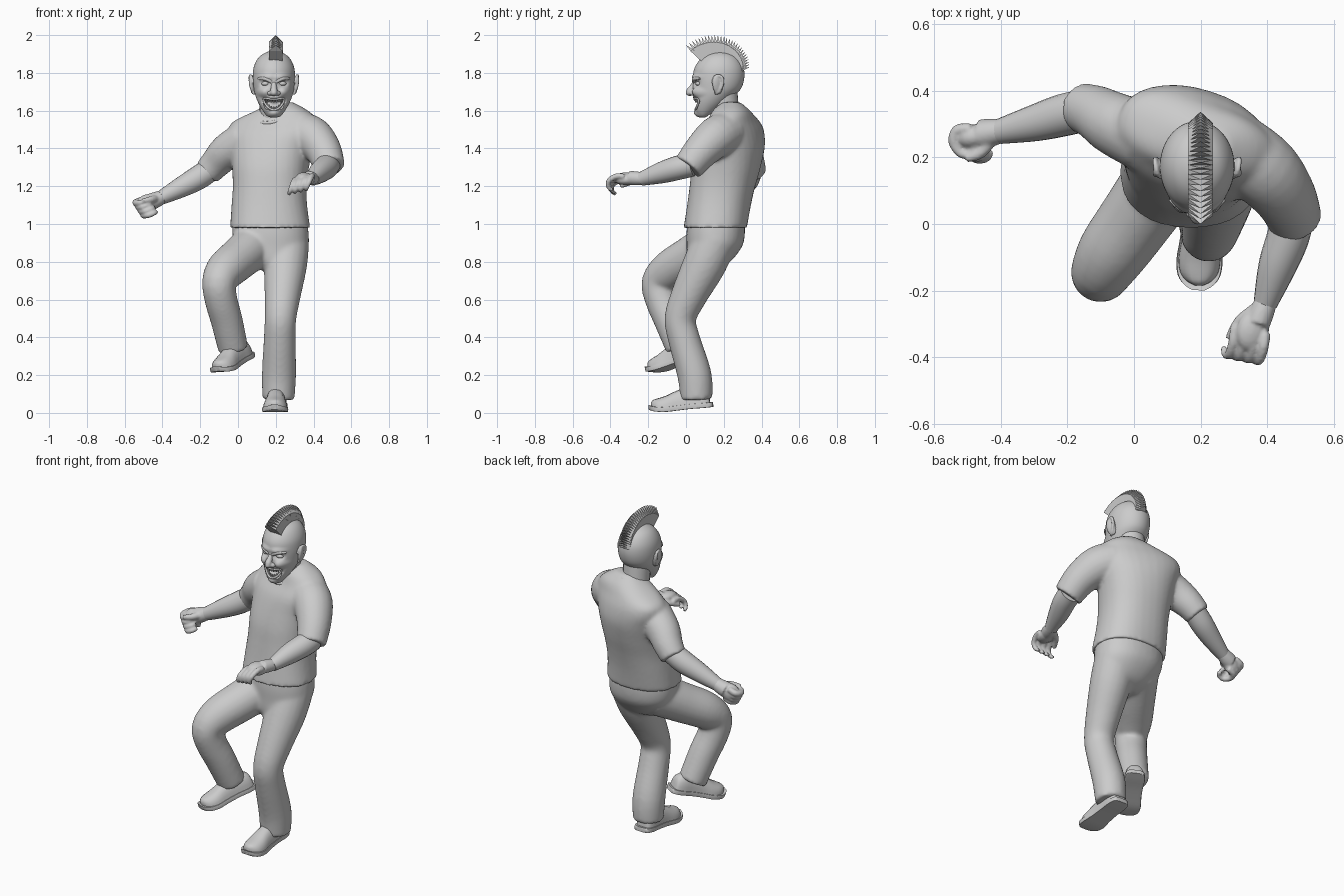
import bpy, bmesh, math
from mathutils import Vector, Matrix, Euler
from math import sin, cos, pi, radians

if "Cube" in bpy.data.objects:
    bpy.data.objects.remove(bpy.data.objects["Cube"])


def spline(p, n):
    """Catmull-Rom through tuples of any length."""
    out = []
    for i in range(len(p) - 1):
        a, b, c, d = p[max(i - 1, 0)], p[i], p[i + 1], p[min(i + 2, len(p) - 1)]
        for k in range(n):
            t = k / n
            out.append(tuple(0.5 * (2 * B + (C - A) * t + (2 * A - 5 * B + 4 * C - D) * t * t
                       + (3 * B - A - 3 * C + D) * t ** 3) for A, B, C, D in zip(a, b, c, d)))
    return out + [tuple(p[-1])]


def loft(bm, rings, closed=False):
    vs = [[bm.verts.new(v) for v in r] for r in rings]
    n = len(vs[0])
    pairs = list(zip(vs, vs[1:])) + ([(vs[-1], vs[0])] if closed else [])
    for a, b in pairs:
        for i in range(n):
            bm.faces.new((a[i], a[(i + 1) % n], b[(i + 1) % n], b[i]))
    if not closed:
        bm.faces.new(vs[0][::-1])
        bm.faces.new(vs[-1])


def tube(bm, pts, seg=20, n=4, closed=False):
    """Round limb through (x, y, z, radius) points."""
    pts = pts if closed else spline(pts, n)
    c = [Vector(p[:3]) for p in pts]
    m, rings, u = len(c), [], Vector((0.31, 0.2, 0.93))
    for i, p in enumerate(pts):
        t = (c[(i + 1) % m] - c[i - 1]) if closed else c[min(i + 1, m - 1)] - c[max(i - 1, 0)]
        t.normalize()
        u = (u - t * u.dot(t)).normalized() if not closed else t.cross(Vector((0, 0.3, 1))).normalized()
        w = t.cross(u)
        rings.append([c[i] + (u * cos(2 * pi * k / seg) + w * sin(2 * pi * k / seg)) * p[3] for k in range(seg)])
    loft(bm, rings, closed)


def stack(bm, rows, seg=32, n=4, e=2.0):
    """Horizontal oval sections: (z, cx, cy, half width, half depth, turn in degrees)."""
    rings = []
    for z, cx, cy, a, b, r in spline(rows, n):
        ring, r = [], radians(r)
        for k in range(seg):
            s, q = sin(2 * pi * k / seg), cos(2 * pi * k / seg)
            x = a * math.copysign(abs(q) ** (2 / e), q)
            y = b * math.copysign(abs(s) ** (2 / e), s)
            ring.append(Vector((cx + x * cos(r) - y * sin(r), cy + x * sin(r) + y * cos(r), z)))
        rings.append(ring)
    loft(bm, rings)


def ball(bm, loc, scale, rot=(0, 0, 0)):
    m = Matrix.LocRotScale(Vector(loc), Euler(rot), Vector(scale))
    bmesh.ops.create_uvsphere(bm, u_segments=20, v_segments=12, radius=1, matrix=m)


def finish(name, bm, voxel=0, smooth=True, soften=5):
    bmesh.ops.recalc_face_normals(bm, faces=bm.faces)
    me = bpy.data.meshes.new(name)
    bm.to_mesh(me)
    bm.free()
    if smooth:
        me.shade_smooth()
        me.set_sharp_from_angle(angle=radians(50))
    ob = bpy.data.objects.new(name, me)
    bpy.context.scene.collection.objects.link(ob)
    if voxel:  # fuse overlapping limbs into one skin
        r = ob.modifiers.new("fuse", 'REMESH')
        r.mode, r.voxel_size, r.use_smooth_shade = 'VOXEL', voxel, True
        s = ob.modifiers.new("soften", 'SMOOTH')
        s.factor, s.iterations = 0.5, soften
    return ob


# shirt: torso and two sleeves
bm = bmesh.new()
stack(bm, [(.98, .17, .155, .212, .168, 0), (1.1, .166, .175, .2, .168, -5), (1.2, .168, .193, .195, .172, -8),
           (1.3, .172, .213, .203, .178, -12), (1.4, .178, .235, .22, .172, -17), (1.48, .185, .245, .245, .152, -19),
           (1.54, .2, .25, .235, .122, -18), (1.6, .232, .24, .14, .095, -12), (1.645, .23, .24, .06, .045, -10)], e=2.3)
tube(bm, [(.32, .215, 1.487, .112), (.395, .157, 1.457, .11), (.455, .08, 1.385, .095), (.485, .01, 1.3, .082)])
tube(bm, [(.04, .26, 1.44, .108), (-.055, .3, 1.385, .096), (-.115, .335, 1.325, .083), (-.165, .352, 1.27, .073)])
finish("shirt", bm, .01, soften=8)

# collar band
bm = bmesh.new()
tube(bm, [(.195 + .1 * cos(a), .215 + .085 * sin(a), 1.58 + .04 * sin(a) + .022 * cos(a), .01)
          for a in [2 * pi * k / 32 for k in range(32)]], 8, closed=True)
finish("collar", bm)

# trousers: seat, standing leg, raised leg
bm = bmesh.new()
stack(bm, [(1.03, .17, .16, .195, .15, 0), (.95, .172, .157, .202, .155, 0), (.88, .178, .15, .192, .147, 0),
           (.8, .19, .12, .15, .115, 0), (.76, .19, .1, .1, .07, 0)], e=2.2)
tube(bm, [(.262, .16, .93, .116), (.252, .1, .79, .115), (.236, .015, .62, .096), (.225, -.03, .5, .084),
          (.221, -.01, .39, .085), (.217, .045, .2, .091), (.214, .055, .07, .085)])
tube(bm, [(.1, .15, .9, .12), (.01, .02, .82, .113), (-.065, -.085, .755, .106), (-.1, -.145, .69, .091),
          (-.09, -.13, .6, .087), (-.06, -.085, .49, .085), (-.025, -.025, .338, .08)])
finish("trousers", bm, .01, soften=12)


# shoes: upper and sole sharing one outline along the foot
def shoe(side, loc, rot):
    outline = [(.16, .02, .05, 0), (.152, .045, .09, 0), (.11, .056, .115, 0), (.05, .055, .12, .002),
               (-.02, .058, .105, .001), (-.08, .066, .085, 0), (-.125, .061, .076, .006), (-.152, .042, .07, .014),
               (-.165, .018, .058, .022)]
    m = Matrix.LocRotScale(Vector(loc), Euler(rot), None)
    for part in ("upper", "sole"):
        rings = []
        for y, w, h, lift in spline(outline, 3):
            lo, hi, g = (.02, h, .96) if part == "upper" else (lift, lift + .026, 1.05)
            ring = []
            for k in range(20):
                q, s = cos(pi * k / 10), sin(pi * k / 10)
                q = math.copysign(abs(q) ** .75, q)
                z = lo + (hi - lo) * (max(s, 0) if part == "upper" else min(max(.5 + s * 1.5, 0), 1))
                ring.append(m @ Vector((w * g * q, y * g, z)))
            rings.append(ring)
        bm = bmesh.new()
        loft(bm, rings)
        finish(f"{side}_shoe_{part}", bm)


shoe("left", (.2, -.022, .014), (radians(6), 0, radians(-2)))
shoe("right", (-.025, -.055, .25), (radians(17), radians(-3), radians(-31)))

# forearms
bm = bmesh.new()
tube(bm, [(.478, .03, 1.315, .064), (.463, -.04, 1.298, .064), (.43, -.13, 1.272, .057), (.395, -.24, 1.238, .036)])
finish("left_forearm", bm)
bm = bmesh.new()
tube(bm, [(-.13, .345, 1.3, .062), (-.21, .328, 1.245, .064), (-.3, .303, 1.195, .055), (-.405, .278, 1.14, .038)])
finish("right_forearm", bm)

# hands: palm, four bent fingers, thumb
bm = bmesh.new()
tube(bm, [(.4, -.225, 1.24, .033), (.385, -.265, 1.242, .037), (.372, -.3, 1.244, .037)])
ball(bm, (.357, -.32, 1.24), (.05, .065, .032), (0, .25, -.25))
for i in range(4):
    x, y, z = .39 - .03 * i, -.368 + .006 * i, 1.25 - .007 * i
    tube(bm, [(x + .005, y + .04, z, .016), (x, y, z + .003, .016), (x - .012, y - .04, z - .022, .0145),
              (x - .025, y - .042, z - .055, .012), (x - .03, y - .02, z - .072, .01)], 10)
tube(bm, [(.36, -.26, 1.235, .02), (.315, -.295, 1.222, .017), (.285, -.345, 1.2, .012)], 10)
finish("left_hand", bm, .006, soften=3)
bm = bmesh.new()
tube(bm, [(-.385, .283, 1.15, .034), (-.43, .275, 1.13, .042), (-.46, .27, 1.118, .045)])
ball(bm, (-.482, .262, 1.105), (.055, .038, .052), (0, -.45, .2))
for i in range(4):
    x, y, z = -.53 + .014 * i, .282 - .005 * i, 1.12 - .022 * i
    tube(bm, [(x + .04, y + .003, z + .015, .018), (x, y, z, .018), (x - .012, y - .035, z - .008, .017), (x + .012, y - .07, z - .008, .015),
              (x + .045, y - .068, z + .004, .013), (x + .055, y - .045, z + .01, .012)], 10)
tube(bm, [(-.43, .26, 1.135, .022), (-.46, .215, 1.13, .018), (-.505, .197, 1.122, .013)], 10)
finish("right_hand", bm, .006, soften=3)

# neck
bm = bmesh.new()
tube(bm, [(.19, .195, 1.69, .078), (.188, .21, 1.58, .074), (.185, .225, 1.5, .078)], 24)
finish("neck", bm)

# head: oval stack, then face pushed in and out (x offset, z, radius x, radius z, depth)
HX = .19
bm = bmesh.new()
stack(bm, [(1.565, HX, .09, .02, .016, 0), (1.573, HX, .093, .038, .032, 0), (1.6, HX, .105, .059, .061, 0), (1.64, HX, .128, .082, .09, 0),
           (1.68, HX, .148, .098, .11, 0), (1.72, HX, .164, .107, .129, 0), (1.77, HX, .172, .112, .136, 0),
           (1.82, HX, .175, .109, .132, 0), (1.86, HX, .178, .095, .113, 0), (1.89, HX, .18, .072, .085, 0),
           (1.91, HX, .18, .038, .046, 0), (1.916, HX, .18, .01, .012, 0)], seg=72, n=6)
dents = [(0, 1.632, .054, .03, .05), (0, 1.58, .035, .02, -.01)]
for s in (-1, 1):
    dents += [(s * .045, 1.745, .036, .022, .018), (s * .045, 1.778, .05, .02, -.01), (s * .06, 1.698, .036, .03, -.02),
              (s * .038, 1.65, .03, .024, .022)]
for v in bm.verts:
    if v.co.y < .14:
        push = 0
        for dx, z, rx, rz, depth in dents:
            d = ((v.co.x - HX - dx) / rx) ** 2 + ((v.co.z - z) / rz) ** 2
            if d < 1:
                push += depth * (1 - d) ** (.5 if depth > .03 else 1.2)
        v.co.y += push
finish("head", bm)

# nose
bm = bmesh.new()
tube(bm, [(HX, .05, 1.752, .012), (HX, .034, 1.725, .016), (HX, .018, 1.702, .019), (HX, .014, 1.694, .012)], 14)
ball(bm, (HX, .02, 1.695), (.02, .022, .018))
for s in (-1, 1):
    ball(bm, (HX + s * .021, .036, 1.692), (.015, .018, .013))
finish("nose", bm, .005, soften=3)

# eyes, brows and ears
for s, side in ((1, "left"), (-1, "right")):
    bm = bmesh.new()
    ball(bm, (HX + s * .044, .067, 1.743), (.022, .017, .012))
    finish(side + "_eye", bm)
    bm = bmesh.new()
    tube(bm, [(HX + s * .012, .042, 1.752, .009), (HX + s * .045, .046, 1.769, .011), (HX + s * .082, .074, 1.77, .006)], 10)
    finish(side + "_brow", bm)
    bm = bmesh.new()
    ball(bm, (HX + s * .114, .168, 1.738), (.014, .03, .054), (.15, s * .15, s * .4))
    tube(bm, [(HX + s * .108, .14, 1.745, .007), (HX + s * .12, .155, 1.782, .008), (HX + s * .127, .188, 1.78, .008),
              (HX + s * .124, .195, 1.745, .008), (HX + s * .114, .175, 1.7, .008), (HX + s * .103, .153, 1.69, .008)], 10)
    finish(side + "_ear", bm, .005, soften=3)


# lips follow the face around the open grin
def face_y(dx, z):
    t = (z - 1.6) / .08
    return .105 + .043 * t - (.06 + .05 * t) * math.sqrt(max(0, 1 - (dx / (.06 + .037 * t)) ** 2))


def grin(a):
    dx = .054 * cos(a)
    return dx, 1.632 + .028 * sin(a) + .026 * cos(a) ** 2


bm = bmesh.new()
lip = []
for k in range(32):
    dx, z = grin(2 * pi * k / 32)
    lip.append((HX + dx, face_y(dx, z) + .005, z, .006))
tube(bm, lip, 8, closed=True)
finish("lips", bm)

# teeth: pointed rows above and below
bm = bmesh.new()
for row, inset in ((1, -.009), (-1, .009)):
    for i in range(-3, 4):
        dx, z = grin(row * (pi / 2 - i * .26))
        m = Matrix.Translation((HX + dx, face_y(dx, z) + .012, z + inset)) @ Matrix.Rotation(pi if row > 0 else 0, 4, 'X')
        bmesh.ops.create_cone(bm, cap_ends=True, segments=6, radius1=.007, radius2=.004, depth=.018, matrix=m)
finish("teeth", bm, smooth=False)

# crest of hair: fan of pointed plates over the scalp
bm = bmesh.new()
N = 28
for i in range(N):
    u = i / (N - 1)
    a = radians(18 + 119 * u)
    tip = .165 + .081 * u ** .8
    out, along, c = Vector((0, cos(a), sin(a))), Vector((0, -sin(a), cos(a))), Vector((.2, .18, 1.78))
    P = [bm.verts.new(c + out * r + along * t + Vector((x, 0, 0)))
         for r, h, w in ((.115, .0075, .034), (tip - .04, .0075, .037))
         for x, t in ((-w, -h), (w, -h), (w, h), (-w, h))]
    apex = bm.verts.new(c + out * tip)
    bm.faces.new(P[3::-1])
    for k in range(4):
        j = (k + 1) % 4
        bm.faces.new((P[k], P[j], P[4 + j], P[4 + k]))
        bm.faces.new((P[4 + k], P[4 + j], apex))
finish("hair_crest", bm, smooth=False)
